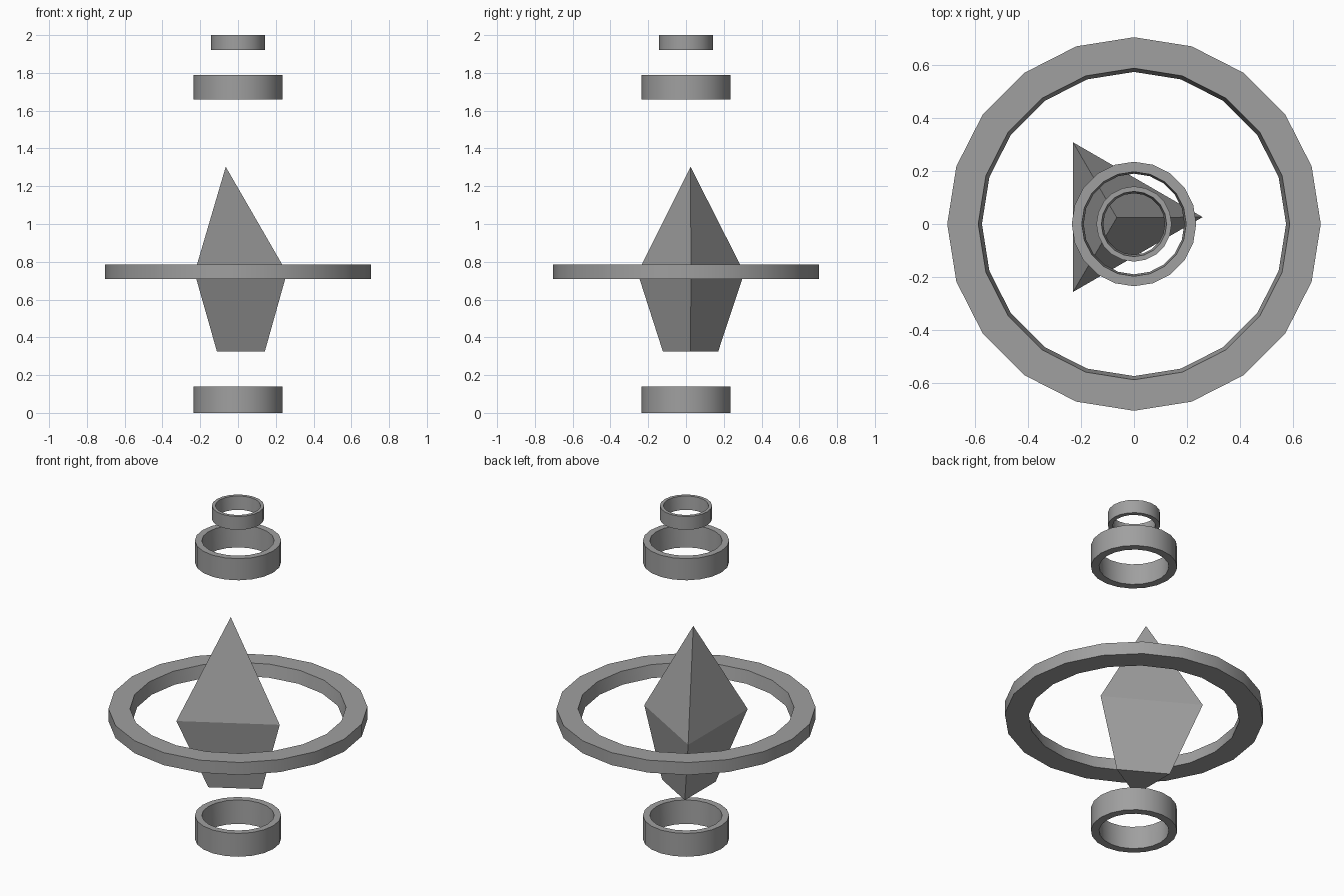
import bpy, bmesh, math

cube = bpy.data.objects.get("Cube")
if cube:
    bpy.data.objects.remove(cube)

# Single stone grey material
grey = bpy.data.materials.new("stone_grey")
grey.use_nodes = True
colour = (0.35, 0.35, 0.35, 1)
grey.diffuse_color = colour
grey.node_tree.nodes["Principled BSDF"].inputs["Base Color"].default_value = colour


def finish(name, bm, smooth=False):
    """Turn a bmesh into a named, coloured object."""
    bmesh.ops.recalc_face_normals(bm, faces=bm.faces)
    mesh = bpy.data.meshes.new(name)
    bm.to_mesh(mesh)
    bm.free()
    mesh.materials.append(grey)
    obj = bpy.data.objects.new(name, mesh)
    bpy.context.collection.objects.link(obj)
    if smooth:
        bpy.ops.object.select_all(action='DESELECT')
        obj.select_set(True)
        bpy.context.view_layer.objects.active = obj
        bpy.ops.object.shade_smooth_by_angle(angle=math.radians(30))
    return obj


def polygon(bm, x, y, z, radius, sides):
    """Ring of vertices around a centre, first vertex towards +x."""
    step = 2 * math.pi / sides
    return [bm.verts.new((x + radius * math.cos(i * step),
                          y + radius * math.sin(i * step), z)) for i in range(sides)]


def bridge(bm, a, b):
    """Quads between two vertex rings of equal length."""
    for i in range(len(a)):
        j = (i + 1) % len(a)
        bm.faces.new((a[i], a[j], b[j], b[i]))


def band(name, outer, inner_top, inner_bottom, z0, z1):
    """Twenty-sided ring with a slightly tapered bore."""
    bm = bmesh.new()
    profile = [(outer, z0), (outer, z1), (inner_top, z1), (inner_bottom, z0)]
    rings = [polygon(bm, 0, 0, z, r, 20) for r, z in profile]
    for k in range(4):
        bridge(bm, rings[k], rings[(k + 1) % 4])
    return finish(name, bm, smooth=True)


# Floating rings
band("base_ring", 0.235, 0.197, 0.190, 0.0, 0.14)
band("orbit_ring", 0.705, 0.588, 0.574, 0.71, 0.785)
band("upper_ring", 0.235, 0.197, 0.190, 1.66, 1.79)
band("top_ring", 0.142, 0.123, 0.116, 1.92, 2.0)

# Three-sided crystal: cut-off lower pyramid and a pointed upper one
bm = bmesh.new()
foot = polygon(bm, -0.027, 0.024, 0.325, 0.169, 3)
waist = polygon(bm, -0.067, 0.026, 0.742, 0.326, 3)
tip = bm.verts.new((-0.065, 0.024, 1.303))
bm.faces.new(foot)
bridge(bm, foot, waist)
for i in range(3):
    bm.faces.new((waist[i], waist[(i + 1) % 3], tip))
finish("crystal", bm)
